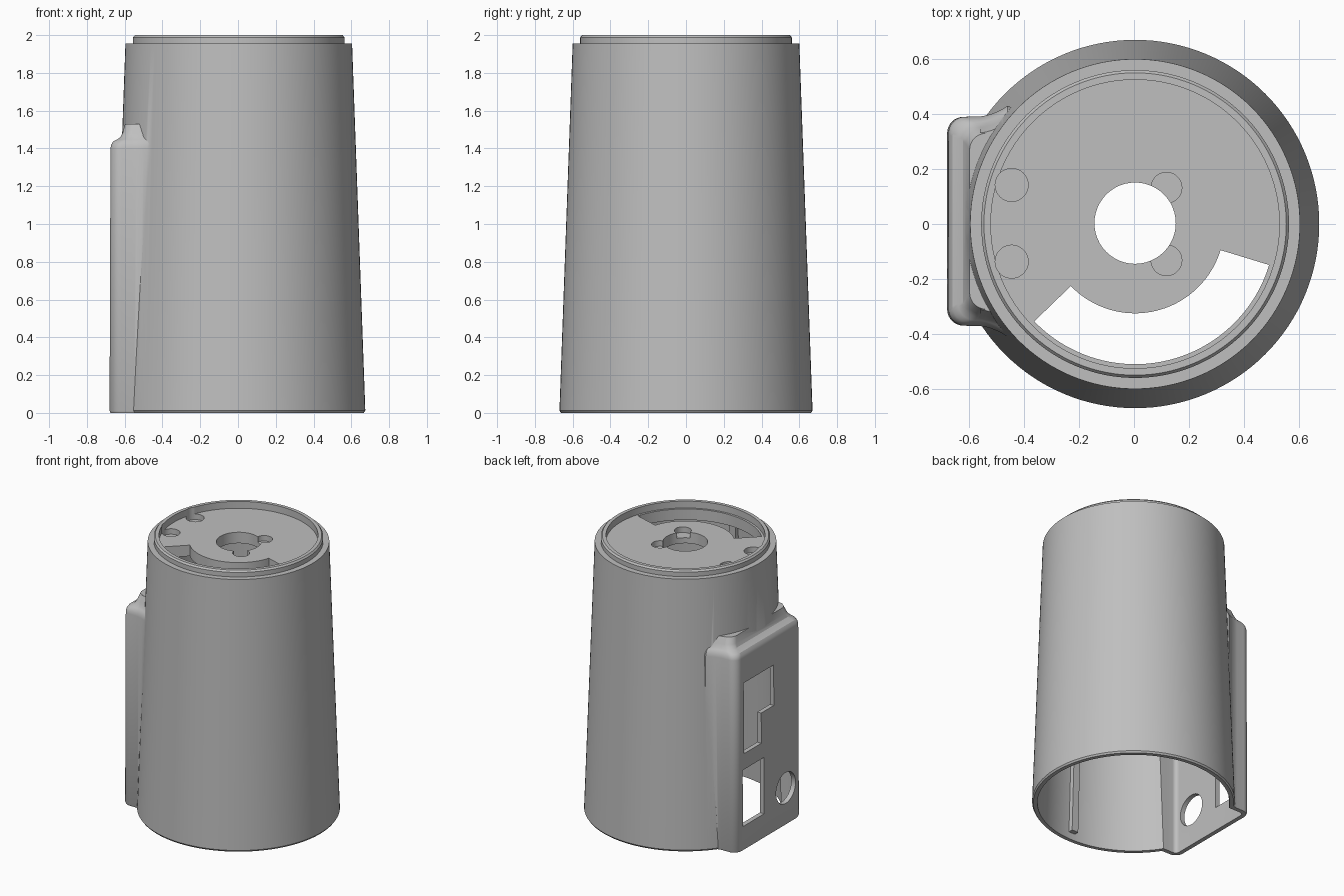
import bpy, bmesh, math

if "Cube" in bpy.data.objects:
    bpy.data.objects.remove(bpy.data.objects["Cube"], do_unlink=True)

CX = 0.004      # axis of the round body
SEG = 128

grey = bpy.data.materials.new("light_grey_plastic")
grey.use_nodes = True
colour = (0.52, 0.52, 0.52, 1)
grey.diffuse_color = colour
grey.node_tree.nodes["Principled BSDF"].inputs["Base Color"].default_value = colour


def loft(name, rings):
    """Closed solid through rings that all have the same number of points."""
    bm = bmesh.new()
    loops = [[bm.verts.new(p) for p in ring] for ring in rings]
    n = len(loops[0])
    for a, b in zip(loops, loops[1:]):
        for i in range(n):
            j = (i + 1) % n
            bm.faces.new((a[i], a[j], b[j], b[i]))
    bm.faces.new(loops[0])
    bm.faces.new(loops[-1])
    bmesh.ops.recalc_face_normals(bm, faces=bm.faces)
    mesh = bpy.data.meshes.new(name)
    bm.to_mesh(mesh)
    bm.free()
    mesh.materials.append(grey)
    ob = bpy.data.objects.new(name, mesh)
    bpy.context.collection.objects.link(ob)
    return ob


def circle(r, z, x=CX, y=0, seg=SEG):
    return [(x + r * math.cos(t), y + r * math.sin(t), z)
            for t in (math.tau * i / seg for i in range(seg))]


def lathe(name, profile):
    return loft(name, [circle(r, z) for r, z in profile])


def disc(name, x, y, r, z0, z1):
    return loft(name, [circle(r, z, x, y, 48) for z in (z0, z1)])


def side_panel(name, outline):
    """Cutter through the connector panel, outline in (y, z)."""
    return loft(name, [[(x, y, z) for y, z in outline] for x in (-0.8, -0.6)])


def combine(target, tool, operation):
    mod = target.modifiers.new(operation.lower(), 'BOOLEAN')
    mod.operation = operation
    mod.solver = 'EXACT'
    mod.object = tool
    bpy.context.view_layer.objects.active = target
    bpy.ops.object.modifier_apply(modifier=mod.name)
    bpy.data.objects.remove(tool, do_unlink=True)


def bulge_outline(face_x, half, z, r=0.06, flare=0.04):
    """Rounded panel outline that flares softly into the body."""
    side = []
    for i in range(9):
        a = math.radians(90 * i / 8)
        side.append((face_x + r * (1 - math.cos(a)), half - r * (1 - math.sin(a))))
    for i in range(1, 7):
        f = i / 6
        side.append((-0.58 + 0.12 * f, half + flare * f * f))
    side.append((-0.35, half))
    right = [(x, 0.01 - y, z) for x, y in reversed(side)]
    return right + [(x, 0.01 + y, z) for x, y in side]


# Tapered body with a stepped lip and a sunken top plate
body = lathe("tapered_housing", [
    (0.662, 0), (0.67, 0.012), (0.60, 1.955), (0.56, 1.955), (0.56, 1.988),
    (0.55, 2.0), (0.525, 2.0), (0.525, 1.95)])

# Connector bulge, rounded over and filleted at its top
bulge = loft("connector_bulge", [bulge_outline(x, h, z) for x, h, z in (
    (-0.676, 0.375, 0), (-0.68, 0.38, 0.012), (-0.675, 0.38, 1.40), (-0.671, 0.376, 1.42),
    (-0.66, 0.368, 1.438), (-0.64, 0.36, 1.448), (-0.622, 0.35, 1.46),
    (-0.61, 0.34, 1.485), (-0.598, 0.32, 1.53))])
combine(body, bulge, 'UNION')

# Hollow inside, open at the bottom
combine(body, lathe("cavity", [(0.637, -0.05), (0.568, 1.87)]), 'DIFFERENCE')
combine(body, loft("bulge_cavity", [
    bulge_outline(-0.645, 0.345, z, 0.03, 0) for z in (-0.05, 1.39)]), 'DIFFERENCE')

# Central hole and shallow round pockets in the top plate
combine(body, disc("centre_hole", CX, 0.003, 0.148, 1.8, 2.1), 'DIFFERENCE')
for x, y, r in ((0.118, 0.132, 0.056), (0.118, -0.132, 0.056),
                (-0.445, 0.142, 0.06), (-0.445, -0.137, 0.06)):
    combine(body, disc("pocket", x, y, r, 1.91, 2.1), 'DIFFERENCE')

# Curved slot in the top plate
angles = [math.radians(-136 + 119 * i / 40) for i in range(41)]
arc = [(0.51, t) for t in angles] + [(0.325, t) for t in reversed(angles)]
combine(body, loft("curved_slot", [
    [(CX + r * math.cos(t), r * math.sin(t), z) for r, t in arc]
    for z in (1.8, 2.1)]), 'DIFFERENCE')

# Panel openings: square port, stepped port and round port
combine(body, side_panel("square_port", [
    (0.07, 0.175), (0.315, 0.175), (0.315, 0.585), (0.07, 0.585)]), 'DIFFERENCE')
combine(body, side_panel("stepped_port", [
    (0.10, 0.70), (0.30, 0.70), (0.30, 1.215), (-0.045, 1.215),
    (-0.045, 0.92), (0.10, 0.92)]), 'DIFFERENCE')
ring = [math.tau * i / 48 for i in range(48)]
combine(body, side_panel("round_port", [
    (-0.18 + 0.112 * math.cos(t), 0.268 + 0.112 * math.sin(t)) for t in ring]), 'DIFFERENCE')

# Vertical ribs on the inner wall
for angle in (0, 90, -90):
    c, s = math.cos(math.radians(angle)), math.sin(math.radians(angle))
    rib = loft("rib", [
        [(CX + u * c - v * s, u * s + v * c, z)
         for u, v in ((a, -0.026), (b, -0.026), (b, 0.026), (a, 0.026))]
        for a, b, z in ((0.60, 0.652, 0.05), (0.535, 0.586, 1.88))])
    combine(body, rib, 'UNION')

# Smooth curved walls, crisp edges
for ob in bpy.context.selected_objects:
    ob.select_set(False)
body.select_set(True)
bpy.context.view_layer.objects.active = body
bpy.ops.object.shade_smooth_by_angle(angle=math.radians(30))
